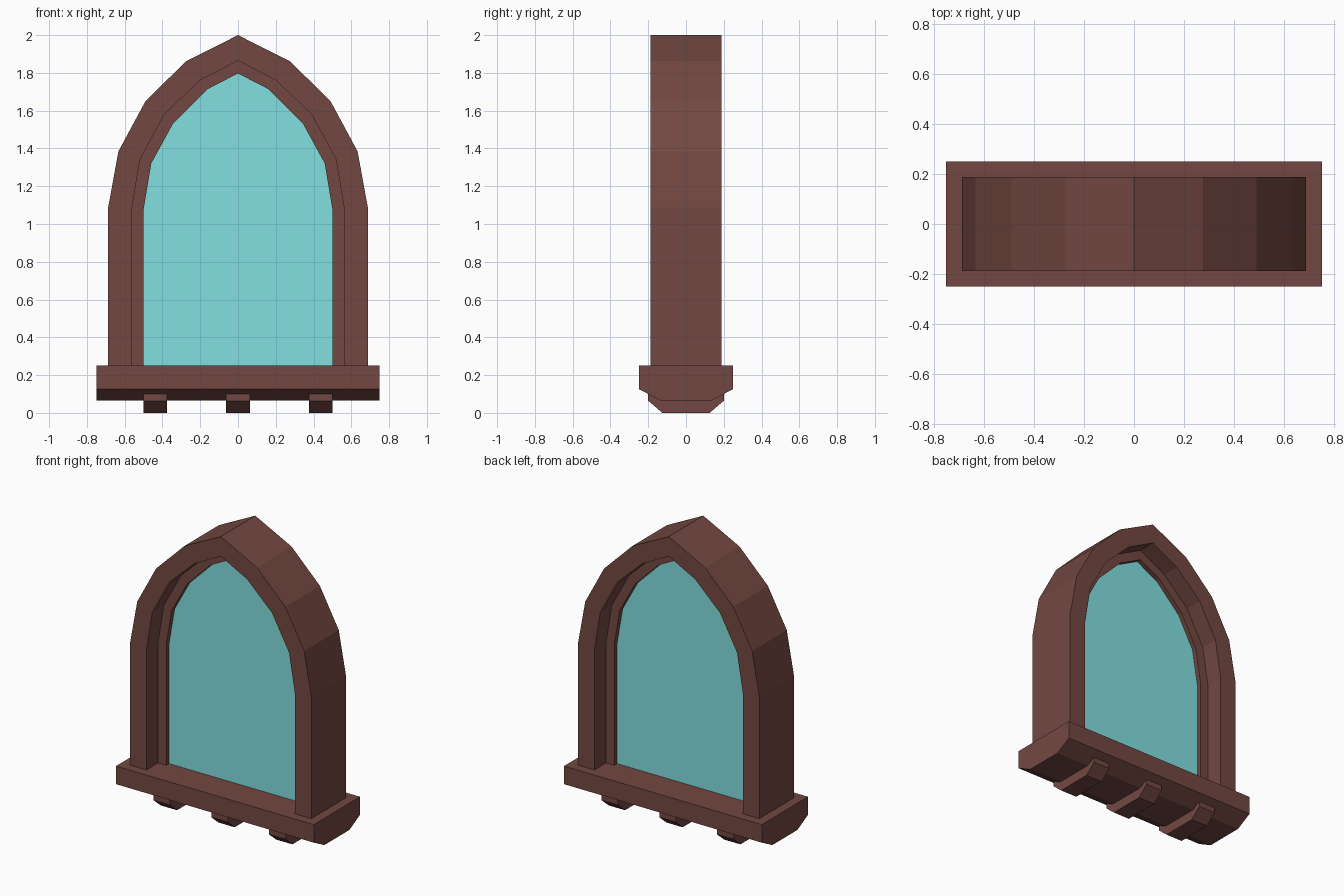
import bpy, bmesh

if "Cube" in bpy.data.objects:
    bpy.data.objects.remove(bpy.data.objects["Cube"])


def material(name, rgb):
    m = bpy.data.materials.new(name)
    m.diffuse_color = (*rgb, 1)
    m.use_nodes = True
    m.node_tree.nodes["Principled BSDF"].inputs["Base Color"].default_value = m.diffuse_color
    return m


BROWN = material("brown wood", (0.171, 0.064, 0.053))
GLASS = material("teal glass", (0.223, 0.737, 0.737))


def finish(name, bm, mat):
    bmesh.ops.recalc_face_normals(bm, faces=bm.faces)
    me = bpy.data.meshes.new(name)
    bm.to_mesh(me)
    bm.free()
    me.materials.append(mat)
    ob = bpy.data.objects.new(name, me)
    bpy.context.collection.objects.link(ob)
    return ob


def mirrored(half):
    """Half outline from the sill up to the apex -> full open outline."""
    return half + [(-x, z) for x, z in reversed(half[:-1])]


def arch_band(name, outer, inner, depth):
    """Frame between two arch outlines, extruded to +-depth in y."""
    bm = bmesh.new()
    rings = [[bm.verts.new((p[0], y, p[1])) for p in (o, o, i, i)[k:k + 1]][0]
             for o, i in zip(outer, inner)
             for k, y in enumerate((-depth, depth, depth, -depth))]
    rings = [rings[i:i + 4] for i in range(0, len(rings), 4)]
    for a, b in zip(rings, rings[1:]):
        for k in range(4):
            n = (k + 1) % 4
            bm.faces.new((a[k], a[n], b[n], b[k]))
    bm.faces.new(rings[0])
    bm.faces.new(rings[-1])
    return finish(name, bm, BROWN)


def prism(name, pts, axis, lo, hi, mat):
    """Extrude a closed outline along x or y."""
    bm = bmesh.new()

    def place(p, d):
        return (d, p[0], p[1]) if axis == "x" else (p[0], d, p[1])
    a = [bm.verts.new(place(p, lo)) for p in pts]
    b = [bm.verts.new(place(p, hi)) for p in pts]
    bm.faces.new(a)
    bm.faces.new(b)
    for i in range(len(pts)):
        j = (i + 1) % len(pts)
        bm.faces.new((a[i], a[j], b[j], b[i]))
    return finish(name, bm, mat)


# Pointed arch outlines (right half, bottom to apex)
outer = mirrored([(0.6875, 0.25), (0.6875, 1.087), (0.633, 1.385),
                  (0.49, 1.65), (0.275, 1.862), (0, 2.0)])
middle = mirrored([(0.5625, 0.25), (0.5625, 1.077), (0.519, 1.342),
                   (0.389, 1.581), (0.2, 1.761), (0, 1.865)])
inner = mirrored([(0.5, 0.25), (0.5, 1.077), (0.459, 1.321),
                  (0.343, 1.533), (0.163, 1.713), (0, 1.797)])

# Stepped frame and glass
arch_band("outer_frame", outer, middle, 0.1875)
arch_band("inner_frame", middle, inner, 0.0625)
prism("glass_pane", inner, "y", -0.031, 0.031, GLASS)

# Sill with chamfered underside
prism("sill", [(-0.25, 0.25), (-0.25, 0.126), (-0.135, 0.066),
               (0.135, 0.066), (0.25, 0.126), (0.25, 0.25)],
      "x", -0.75, 0.75, BROWN)

# Three brackets under the sill
for n, cx in enumerate((-0.4375, 0, 0.4375)):
    prism(f"bracket_{n + 1}", [(-0.2, 0.1), (-0.2, 0.064), (-0.125, 0),
                               (0.125, 0), (0.2, 0.064), (0.2, 0.1)],
          "x", cx - 0.0625, cx + 0.0625, BROWN)
